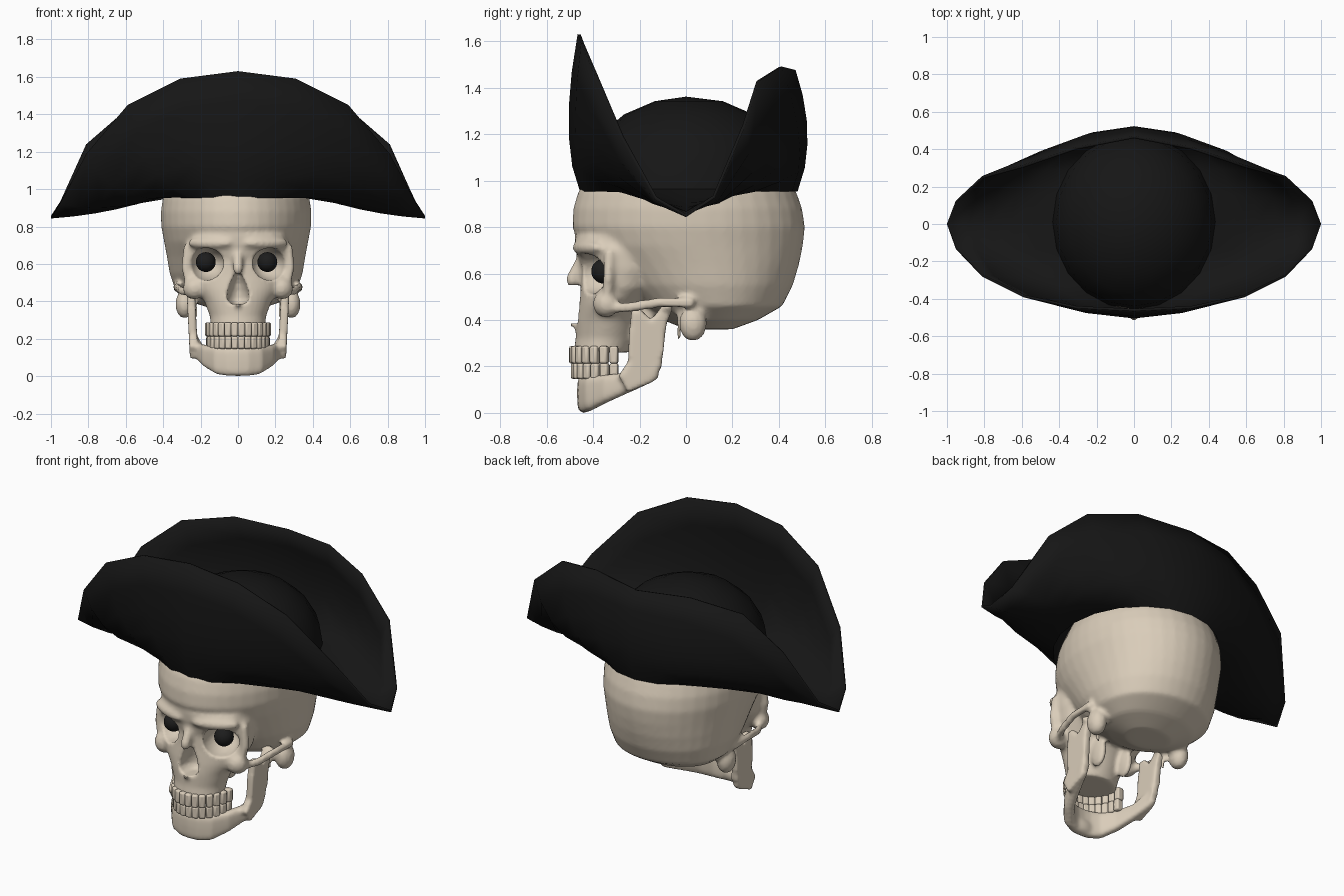
import bpy, bmesh
from math import sin, cos, pi, radians, copysign
from mathutils import Vector, Matrix, Euler

if "Cube" in bpy.data.objects:
    bpy.data.objects.remove(bpy.data.objects["Cube"])


def material(name, rgb):
    m = bpy.data.materials.new(name)
    m.diffuse_color = (*rgb, 1)
    m.use_nodes = True
    m.node_tree.nodes["Principled BSDF"].inputs["Base Color"].default_value = m.diffuse_color
    return m


BONE = material("bone", (0.70, 0.61, 0.49))
FELT = material("black_felt", (0.008, 0.008, 0.008))
EYE = material("eye_black", (0.012, 0.012, 0.012))


def finish(bm, name, mat, angle=40):
    bmesh.ops.recalc_face_normals(bm, faces=bm.faces[:])
    me = bpy.data.meshes.new(name)
    bm.to_mesh(me)
    bm.free()
    ob = bpy.data.objects.new(name, me)
    bpy.context.collection.objects.link(ob)
    if mat:
        me.materials.append(mat)
    bpy.ops.object.select_all(action='DESELECT')
    bpy.context.view_layer.objects.active = ob
    ob.select_set(True)
    bpy.ops.object.shade_smooth_by_angle(angle=radians(angle))
    return ob


def ball(bm, loc, radii, rot=(0, 0, 0), seg=20):
    m = Matrix.LocRotScale(Vector(loc), Euler(rot), Vector(radii))
    bmesh.ops.create_uvsphere(bm, u_segments=seg, v_segments=seg // 2 + 2, radius=1, matrix=m)


def rod(bm, pts, r):
    for a, b in zip(pts, pts[1:]):
        a, b = Vector(a), Vector(b)
        n = max(2, int((b - a).length / (r * 0.5)))
        for i in range(n + 1):
            ball(bm, a.lerp(b, i / n), (r, r, r * 1.3), seg=10)


def bridge(bm, rings):
    rows = [[bm.verts.new(p) for p in ring] for ring in rings]
    n = len(rows[0])
    for a, b in zip(rows, rows[1:]):
        for i in range(n):
            bm.faces.new((a[i], a[(i + 1) % n], b[(i + 1) % n], b[i]))
    bm.faces.new(rows[0][::-1])
    bm.faces.new(rows[-1])


def loft(bm, layers, egg=0.0, dx=0.0, n=40):
    rings = []
    for z, hw, y0, y1 in layers:
        c, h = (y0 + y1) / 2, (y1 - y0) / 2
        rings.append([(dx + hw * cos(t) * (1 + egg * sin(t)), c + h * sin(t), z)
                      for t in (2 * pi * i / n for i in range(n))])
    bridge(bm, rings)


def fuse(ob, voxel, cutters=()):
    def remesh():
        m = ob.modifiers.new("fuse", 'REMESH')
        m.mode, m.voxel_size, m.use_smooth_shade = 'VOXEL', voxel, True
    remesh()
    sm = ob.modifiers.new("soften", 'SMOOTH')
    sm.factor, sm.iterations = 0.5, 4
    for c in cutters:
        b = ob.modifiers.new("cut", 'BOOLEAN')
        b.operation, b.object, b.solver = 'DIFFERENCE', c, 'EXACT'
    if cutters:
        remesh()


# Cranium and face mass
bm = bmesh.new()
loft(bm, [(0.36, 0.13, 0.0, 0.2), (0.40, 0.25, -0.10, 0.31), (0.46, 0.325, -0.20, 0.415),
          (0.55, 0.355, -0.30, 0.46), (0.64, 0.37, -0.38, 0.487), (0.72, 0.385, -0.455, 0.503),
          (0.80, 0.40, -0.49, 0.512), (0.88, 0.402, -0.485, 0.50), (0.95, 0.392, -0.465, 0.475),
          (1.08, 0.34, -0.39, 0.41), (1.2, 0.21, -0.25, 0.28), (1.25, 0.06, -0.08, 0.1)],
     egg=0.06, dx=-0.01)
loft(bm, [(0.26, 0.145, -0.485, -0.24), (0.32, 0.15, -0.475, -0.22), (0.40, 0.18, -0.475, -0.2),
          (0.47, 0.23, -0.465, -0.17), (0.54, 0.265, -0.455, -0.1), (0.62, 0.28, -0.45, -0.08),
          (0.70, 0.28, -0.475, -0.08), (0.76, 0.26, -0.48, -0.1)])
rod(bm, [(0, -0.45, 0.65), (0, -0.49, 0.575)], 0.028)
rod(bm, [(0, -0.46, 0.385), (0, -0.495, 0.39)], 0.016)
for s in (-1, 1):
    ball(bm, (s * 0.15, -0.425, 0.712), (0.13, 0.042, 0.035), (0, 0, s * 0.42))
    ball(bm, (s * 0.235, -0.345, 0.47), (0.062, 0.055, 0.06), (0, 0, s * 0.5))
    rod(bm, [(s * 0.272, -0.33, 0.68), (s * 0.28, -0.335, 0.58), (s * 0.26, -0.34, 0.49)], 0.024)
    rod(bm, [(s * 0.26, -0.32, 0.45), (s * 0.30, -0.24, 0.455), (s * 0.325, -0.12, 0.475),
             (s * 0.33, 0.02, 0.475)], 0.019)
    ball(bm, (s * 0.285, 0.03, 0.385), (0.05, 0.06, 0.077))
    rod(bm, [(s * 0.235, -0.03, 0.44), (s * 0.225, -0.03, 0.325)], 0.014)
    ball(bm, (s * 0.09, -0.19, 0.37), (0.025, 0.06, 0.09))
skull = finish(bm, "skull", BONE)

# Eye socket and nose cutters
bm = bmesh.new()
for s in (-1, 1):
    ball(bm, (s * 0.168, -0.405, 0.60), (0.096, 0.15, 0.087), (0, s * 0.2, s * 0.2), 32)
sockets = finish(bm, "socket_cutter", None)
bm = bmesh.new()
loft(bm, [(0.385, 0.035, -0.56, -0.38), (0.41, 0.062, -0.58, -0.36), (0.45, 0.058, -0.58, -0.36),
          (0.50, 0.043, -0.58, -0.37), (0.55, 0.018, -0.53, -0.40)], n=20)
nose = finish(bm, "nose_cutter", None)
for c in (sockets, nose):
    c.hide_render = True
    c.display_type = 'WIRE'
fuse(skull, 0.011, (sockets, nose))

# Lower jaw: U-shaped body swept along half a path and its mirror, plus two rami
half = [(0.05, -0.435, 0.0, 0.16, 0.06), (0.11, -0.41, 0.01, 0.16, 0.06),
        (0.165, -0.34, 0.045, 0.165, 0.058), (0.205, -0.25, 0.085, 0.175, 0.055),
        (0.235, -0.16, 0.125, 0.22, 0.05), (0.245, -0.12, 0.15, 0.25, 0.04)]
path = [(-x, *r) for x, *r in half[::-1]] + [(0, -0.44, 0.0, 0.16, 0.06)] + half
rings = []
for i, (x, y, zb, zt, w) in enumerate(path):
    a, b = path[max(i - 1, 0)], path[min(i + 1, len(path) - 1)]
    nrm = Vector((b[1] - a[1], a[0] - b[0], 0)).normalized()
    ring = []
    for k in range(16):
        c, d = cos(k * pi / 8), sin(k * pi / 8)
        o = nrm * (w / 2 * copysign(abs(c) ** 0.6, c))
        ring.append((x + o.x, y + o.y, (zb + zt) / 2 + (zt - zb) / 2 * copysign(abs(d) ** 0.6, d)))
    rings.append(ring)
bm = bmesh.new()
bridge(bm, rings)
ramus = [(-0.25, 0.09), (-0.14, 0.135), (-0.105, 0.2), (-0.085, 0.38), (-0.055, 0.455), (-0.10, 0.465),
         (-0.15, 0.40), (-0.20, 0.45), (-0.235, 0.44), (-0.245, 0.34), (-0.25, 0.22), (-0.29, 0.16)]
for s in (-1, 1):
    bridge(bm, [[(s * (x + 0.05 * (z - 0.2)), y, z) for y, z in ramus] for x in (0.218, 0.262)])
    ball(bm, (s * 0.25, -0.08, 0.455), (0.045, 0.022, 0.022))
ball(bm, (0, -0.43, 0.05), (0.08, 0.032, 0.045))
fuse(finish(bm, "lower_jaw", BONE), 0.011)

# Teeth: two rows along the dental arch
for name, z, h, size in (("upper_teeth", 0.25, 0.075, 1.0), ("lower_teeth", 0.18, 0.068, 0.96)):
    bm = bmesh.new()
    for i in range(14):
        a = radians(-84 + 168 * i / 13)
        m = Matrix.LocRotScale(Vector((0.155 * size * sin(a), -0.29 - 0.193 * size * cos(a), z)),
                               Euler((0, 0, a)), Vector((0.036, 0.042, h)))
        bmesh.ops.create_cube(bm, size=1, matrix=m)
    teeth = finish(bm, name, BONE)
    bv = teeth.modifiers.new("round", 'BEVEL')
    bv.width, bv.segments = 0.009, 2

# Eyes
for name, x in (("eye_left", -0.172), ("eye_right", 0.157)):
    bm = bmesh.new()
    ball(bm, (x, -0.355, 0.61), (0.053,) * 3, seg=24)
    finish(bm, name, EYE)

# Hat: domed crown flowing into a brim whose front and back are folded up
front_edge = [(-0.46, 1.63), (-0.445, 1.59), (-0.385, 1.45), (-0.275, 1.19), (-0.13, 0.925), (0, 0.85)]
back_edge = [(0.465, 1.475), (0.405, 1.49), (0.31, 1.43), (0.25, 1.24), (0.12, 0.93)]
front_fold = [(0, -0.54, 1.2), (0.25, -0.50, 1.17), (0.5, -0.42, 1.05), (0.68, -0.31, 0.92),
              (0.70, -0.15, 0.875), (0.7, 0, 0.87)]
back_fold = [(0, 0.56, 1.2), (0.25, 0.53, 1.15), (0.5, 0.44, 1.03), (0.68, 0.31, 0.92),
             (0.70, 0.15, 0.875)]
bm = bmesh.new()
apex = bm.verts.new((0, 0, 1.355))
columns = []
for k in range(20):
    t = k * pi / 10
    q = min(k, 20 - k)
    side = 1 if k <= 10 else -1
    (ey, ez), fold = (front_edge[q], front_fold[q]) if q <= 5 else (back_edge[10 - q], back_fold[10 - q])
    edge = Vector((sin(t), ey, ez))
    fold = Vector((side * fold[0], fold[1], fold[2]))
    col = []
    for p in (72, 54, 36, 18, 0):
        r = cos(radians(p))
        col.append(Vector((0.43 * r * sin(t), 0.012 - 0.468 * r * cos(t), 0.96 + 0.395 * sin(radians(p)))))
    base = col[-1]
    for u in (0.2, 0.4, 0.6, 0.8, 1):
        col.append(base * (1 - u) ** 2 + fold * (2 * u * (1 - u)) + edge * u * u)
    columns.append([bm.verts.new(v) for v in col])
for k in range(20):
    a, b = columns[k], columns[(k + 1) % 20]
    bm.faces.new((apex, a[0], b[0]))
    for i in range(len(a) - 1):
        bm.faces.new((a[i], a[i + 1], b[i + 1], b[i]))
hat = finish(bm, "folded_brim_hat", FELT, 60)
so = hat.modifiers.new("felt_thickness", 'SOLIDIFY')
so.thickness, so.offset = 0.014, 0
